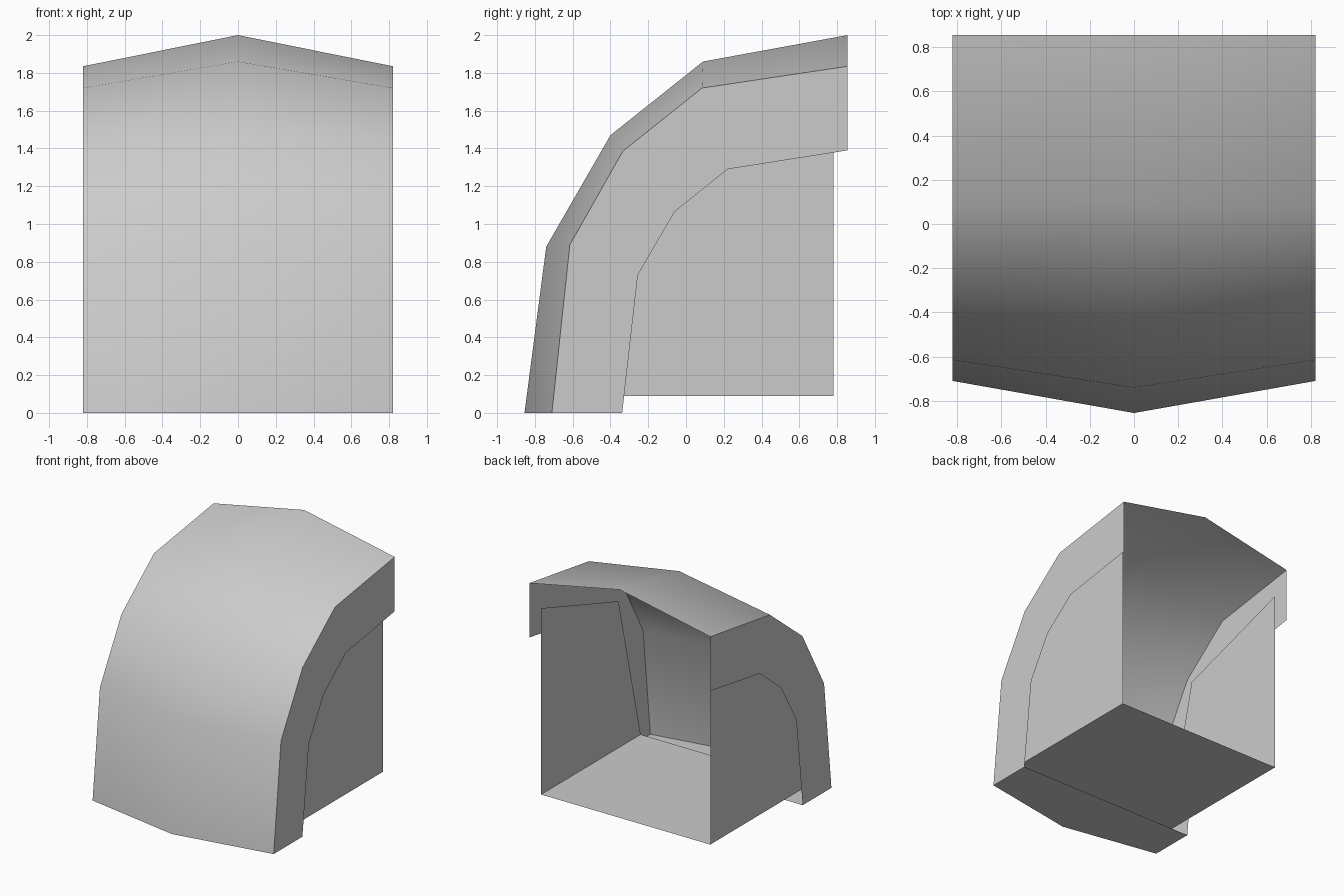
import bpy

cube = bpy.data.objects.get("Cube")
if cube:
    bpy.data.objects.remove(cube, do_unlink=True)

grey = bpy.data.materials.new("light grey")
grey.use_nodes = True
colour = (0.6, 0.6, 0.6, 1)
grey.diffuse_color = colour
grey.node_tree.nodes["Principled BSDF"].inputs["Base Color"].default_value = colour

HALF = 0.82    # half width of the hood
INNER = 0.766  # half width of the open box

# Profiles as (y, z), from the front foot to the back of the roof
ridge = [(-0.855, 0), (-0.74, 0.88), (-0.40, 1.47), (0.09, 1.86), (0.855, 2.0)]
edge = [(-0.71, 0), (-0.615, 0.89), (-0.335, 1.385), (0.085, 1.72), (0.855, 1.835)]
rim = [(-0.338, 0), (-0.255, 0.73), (-0.06, 1.065), (0.22, 1.29), (0.855, 1.39)]
panel = [(0.78, 0.09), (-0.507, 0.09), (-0.22, 1.29), (0.78, 1.615)]


def at(x, profile):
    return [(x, y, z) for y, z in profile]


def build(name, verts, faces, smooth=False):
    mesh = bpy.data.meshes.new(name)
    mesh.from_pydata(verts, [], faces)
    mesh.materials.append(grey)
    mesh.polygons.foreach_set("use_smooth", [smooth] * len(mesh.polygons))
    mesh.update()
    obj = bpy.data.objects.new(name, mesh)
    bpy.context.collection.objects.link(obj)
    return obj


def strips(rows):
    """Quads between neighbouring profiles of equal length."""
    n = len(rows[0])
    verts = [v for row in rows for v in row]
    faces = [(r * n + i, (r + 1) * n + i, (r + 1) * n + i + 1, r * n + i + 1)
             for r in range(len(rows) - 1) for i in range(n - 1)]
    return verts, faces


# Curved hood sheet with a soft central ridge
build("hood_sheet", *strips([at(-HALF, edge), at(0, ridge), at(HALF, edge)]), smooth=True)

# Flat side rims and box walls, mirrored
for side, sign in (("left", 1), ("right", -1)):
    rows = [at(sign * HALF, edge), at(sign * HALF, rim)]
    build(side + "_rim", *strips(rows if sign > 0 else rows[::-1]))
    wall = at(sign * INNER, panel)
    build(side + "_wall", wall if sign < 0 else wall[::-1], [range(4)])

# Foot plate under the front of the hood
foot = [(-HALF, *edge[0]), (-HALF, *rim[0]), (HALF, *rim[0]), (HALF, *edge[0]), (0, *ridge[0])]
build("foot_plate", foot, [range(5)])

# Floor of the open box
back, front = panel[:2]
build("box_floor", [(-INNER, *front), (-INNER, *back), (INNER, *back), (INNER, *front)], [range(4)])
